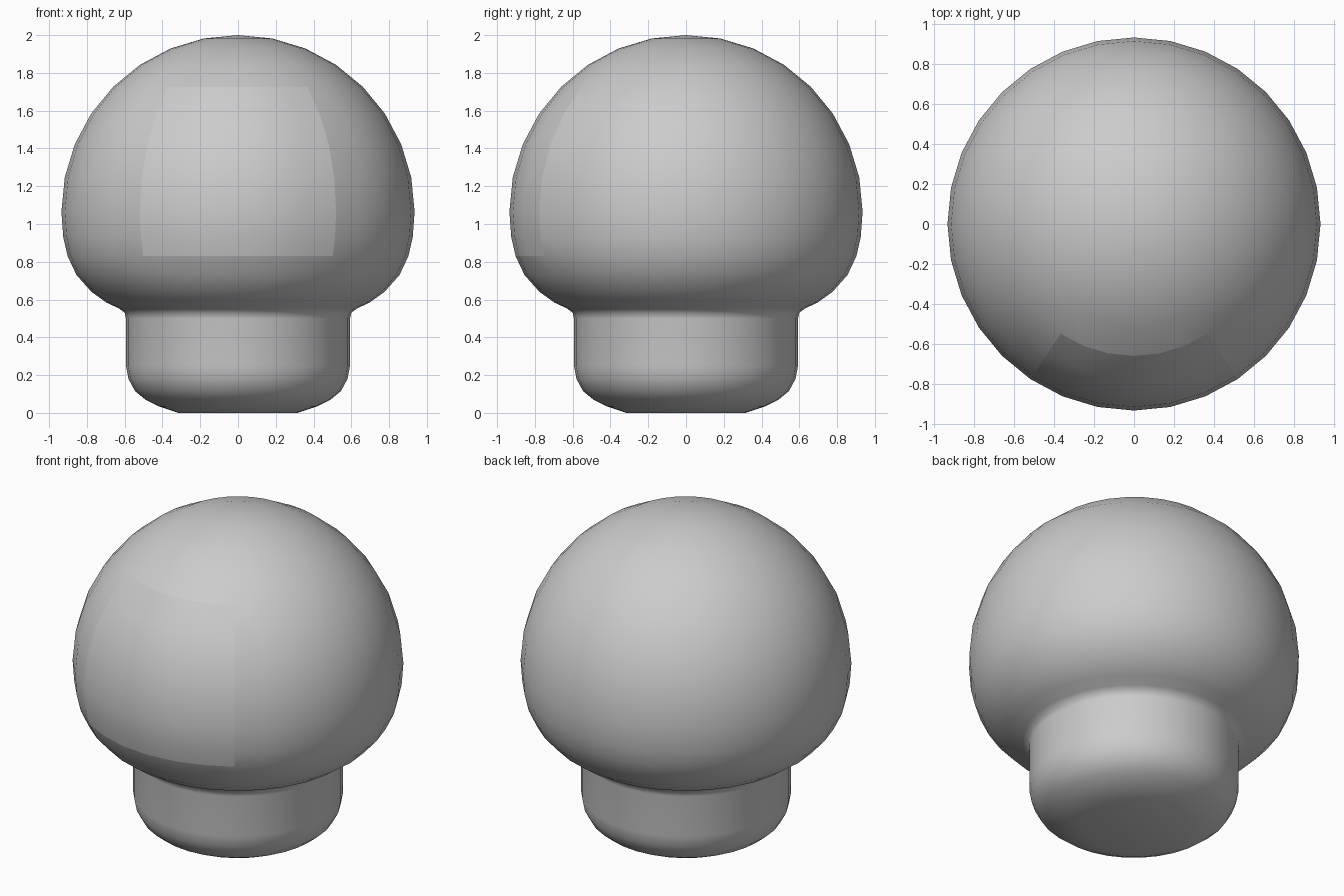
import bpy, bmesh, math

cube = bpy.data.objects.get("Cube")
if cube:
    bpy.data.objects.remove(cube, do_unlink=True)

SEGMENTS = 32
STEP = 2 * math.pi / SEGMENTS
RADIUS, CENTRE = 0.935, 1.065


def material(name, colour):
    mat = bpy.data.materials.new(name)
    mat.use_nodes = True
    mat.diffuse_color = colour
    mat.node_tree.nodes["Principled BSDF"].inputs["Base Color"].default_value = colour
    return mat


grey = material("plain grey", (0.6, 0.6, 0.6, 1))

# Half profile: round cap, its underside, neck, stem and rounded foot
profile = [(RADIUS * math.sin(i * STEP / 2 * 2), CENTRE + RADIUS * math.cos(i * STEP))
           for i in range(9)]
profile += [(0.925, 0.93), (0.902, 0.83), (0.855, 0.73), (0.775, 0.64),
            (0.695, 0.583), (0.63, 0.553), (0.6, 0.53), (0.593, 0.5)]
profile += [(0.593, 0.25), (0.58, 0.18), (0.545, 0.115), (0.49, 0.07),
            (0.42, 0.035), (0.315, 0), (0, 0)]


def on_front_panel(face):
    """Six columns of faces on the front of the cap."""
    c = face.calc_center_median()
    return abs(math.atan2(c.x, -c.y)) < 3 * STEP and 0.83 < c.z < 1.726


def lathe(name, keep, mat):
    """Spin the profile and keep only the faces that pass the rule."""
    bm = bmesh.new()
    verts = [bm.verts.new((r, 0, z)) for r, z in profile]
    edges = [bm.edges.new(pair) for pair in zip(verts, verts[1:])]
    bmesh.ops.spin(bm, geom=verts + edges, cent=(0, 0, 0), axis=(0, 0, 1),
                   angle=2 * math.pi, steps=SEGMENTS, use_merge=True)
    bmesh.ops.remove_doubles(bm, verts=bm.verts, dist=0.0005)
    bmesh.ops.recalc_face_normals(bm, faces=bm.faces)
    unwanted = [f for f in bm.faces if not keep(f)]
    bmesh.ops.delete(bm, geom=unwanted, context='FACES')
    for f in bm.faces:
        f.smooth = True
    mesh = bpy.data.meshes.new(name)
    bm.to_mesh(mesh)
    bm.free()
    mesh.materials.append(mat)
    obj = bpy.data.objects.new(name, mesh)
    bpy.context.collection.objects.link(obj)
    return obj


# Body with an opening, and the front panel that fills it flush
lathe("cap_and_stem", lambda f: not on_front_panel(f), grey)
lathe("front_panel", on_front_panel, grey)
